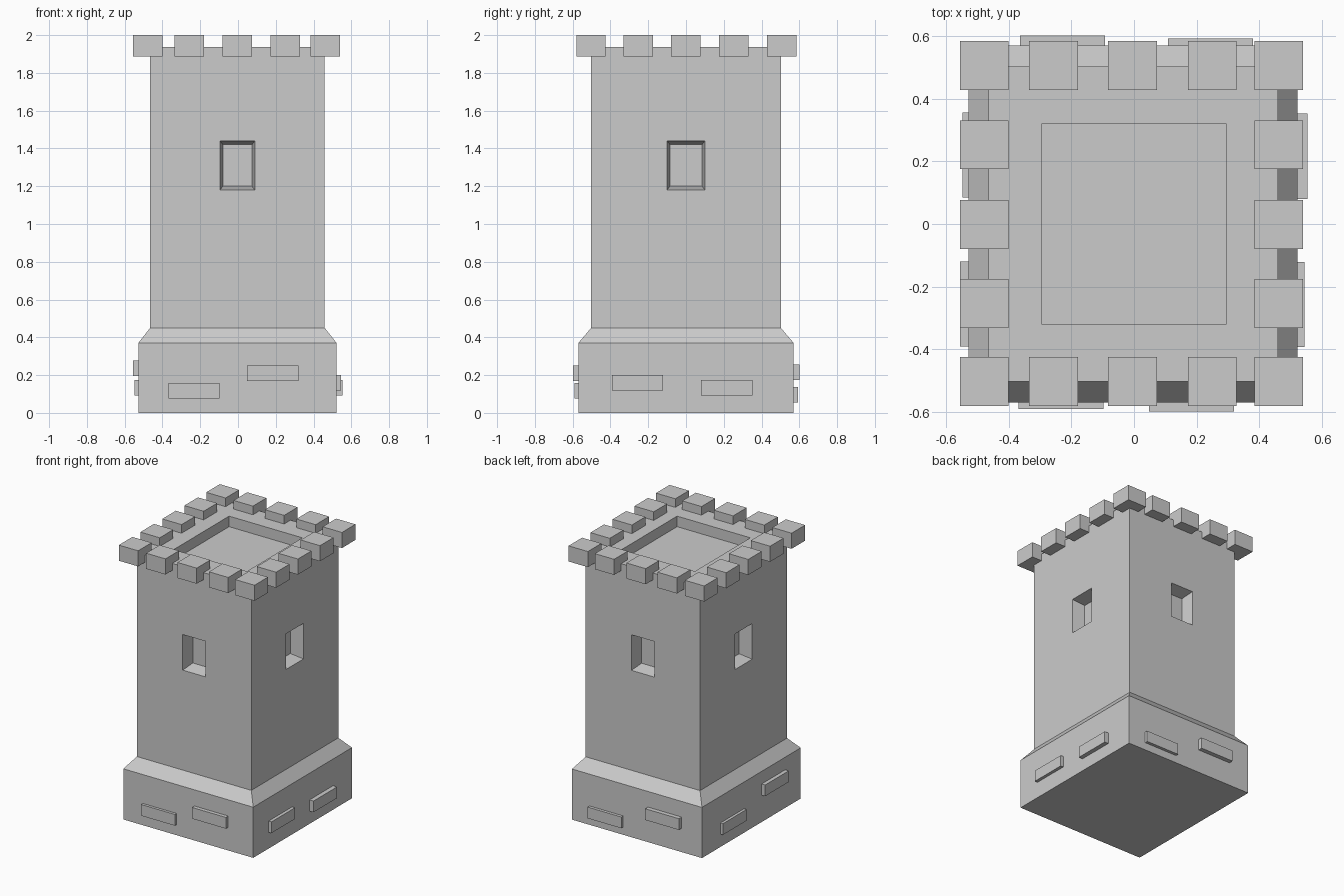
import bpy
import bmesh
from mathutils import Matrix, Vector

if "Cube" in bpy.data.objects:
    bpy.data.objects.remove(bpy.data.objects["Cube"])

stone = bpy.data.materials.new("grey_stone")
stone.use_nodes = True
GREY = (0.6, 0.6, 0.6, 1.0)
stone.diffuse_color = GREY
stone.node_tree.nodes["Principled BSDF"].inputs["Base Color"].default_value = GREY

UP = Vector((0, 0, 1))
SIDES = {"front": Vector((0, -1, 0)), "back": Vector((0, 1, 0)),
         "left": Vector((1, 0, 0)), "right": Vector((-1, 0, 0))}


def stack(name, levels, matrix=Matrix()):
    """Closed solid through rectangles (half width, half depth, height)."""
    bm = bmesh.new()
    rings = [[bm.verts.new((sx * hx, sy * hy, z))
              for sx, sy in ((-1, -1), (1, -1), (1, 1), (-1, 1))]
             for hx, hy, z in levels]
    bm.faces.new(rings[0][::-1])
    bm.faces.new(rings[-1])
    for low, high in zip(rings, rings[1:]):
        for i in range(4):
            j = (i + 1) % 4
            bm.faces.new((low[i], low[j], high[j], high[i]))
    mesh = bpy.data.meshes.new(name)
    bm.to_mesh(mesh)
    bm.free()
    mesh.materials.append(stone)
    obj = bpy.data.objects.new(name, mesh)
    obj.matrix_world = matrix
    bpy.context.collection.objects.link(obj)
    return obj


def facing(normal, location):
    """Local z points out of the wall, local y points up."""
    turn = Matrix((UP.cross(normal), UP, normal)).transposed()
    return Matrix.Translation(location) @ turn.to_4x4()


def cut(target, cutter):
    cutter.hide_render = True
    cutter.hide_viewport = True
    mod = target.modifiers.new(cutter.name, "BOOLEAN")
    mod.operation = "DIFFERENCE"
    mod.solver = "EXACT"
    mod.object = cutter


# Tower with flared base
tower = stack("tower", [(0.525, 0.57, 0), (0.525, 0.57, 0.37),
                        (0.462, 0.502, 0.45), (0.462, 0.502, 1.937)],
              Matrix.Translation((-0.003, 0, 0)))

# Sunken roof
cut(tower, stack("roof_cutter", [(0.296, 0.32, 1.86), (0.296, 0.32, 2.1)]))

# Tapered window recess in each wall
for side, normal in SIDES.items():
    half = 0.092 if normal.y else 0.1
    wall = 0.502 if normal.y else 0.462
    spot = normal * (wall - 0.095) + Vector((-0.003, 0, 1.31))
    cut(tower, stack(side + "_window_cutter",
                     [(half - 0.015, 0.11, 0), (half, 0.13, 0.095), (half, 0.13, 0.2)],
                     facing(normal, spot)))

# Battlements around the rim
XS = (-0.478, -0.257, -0.005, 0.25, 0.462)
YS = (-0.503, -0.254, -0.002, 0.253, 0.506)
for i, x in enumerate(XS):
    for j, y in enumerate(YS):
        if i in (0, 4) or j in (0, 4):
            stack(f"merlon_{i}_{j}", [(0.078, 0.078, 1.886), (0.078, 0.078, 2)],
                  Matrix.Translation((x, y, 0)))

# Raised bricks on the base: side, offset along wall, height, outer reach
BRICKS = (("front", -0.233, 0.118, 0.59), ("front", 0.184, 0.211, 0.598),
          ("back", -0.228, 0.215, 0.602), ("back", 0.244, 0.097, 0.592),
          ("left", -0.257, 0.16, 0.545), ("left", 0.216, 0.134, 0.554),
          ("right", -0.255, 0.237, 0.556), ("right", 0.22, 0.134, 0.548))
for n, (side, along, height, reach) in enumerate(BRICKS):
    normal = SIDES[side]
    axis = Vector((1, 0, 0)) if normal.y else Vector((0, 1, 0))
    spot = normal * reach + axis * along + UP * height
    stack(f"{side}_brick_{n}", [(0.136, 0.041, -0.06), (0.136, 0.041, 0)],
          facing(normal, spot))
